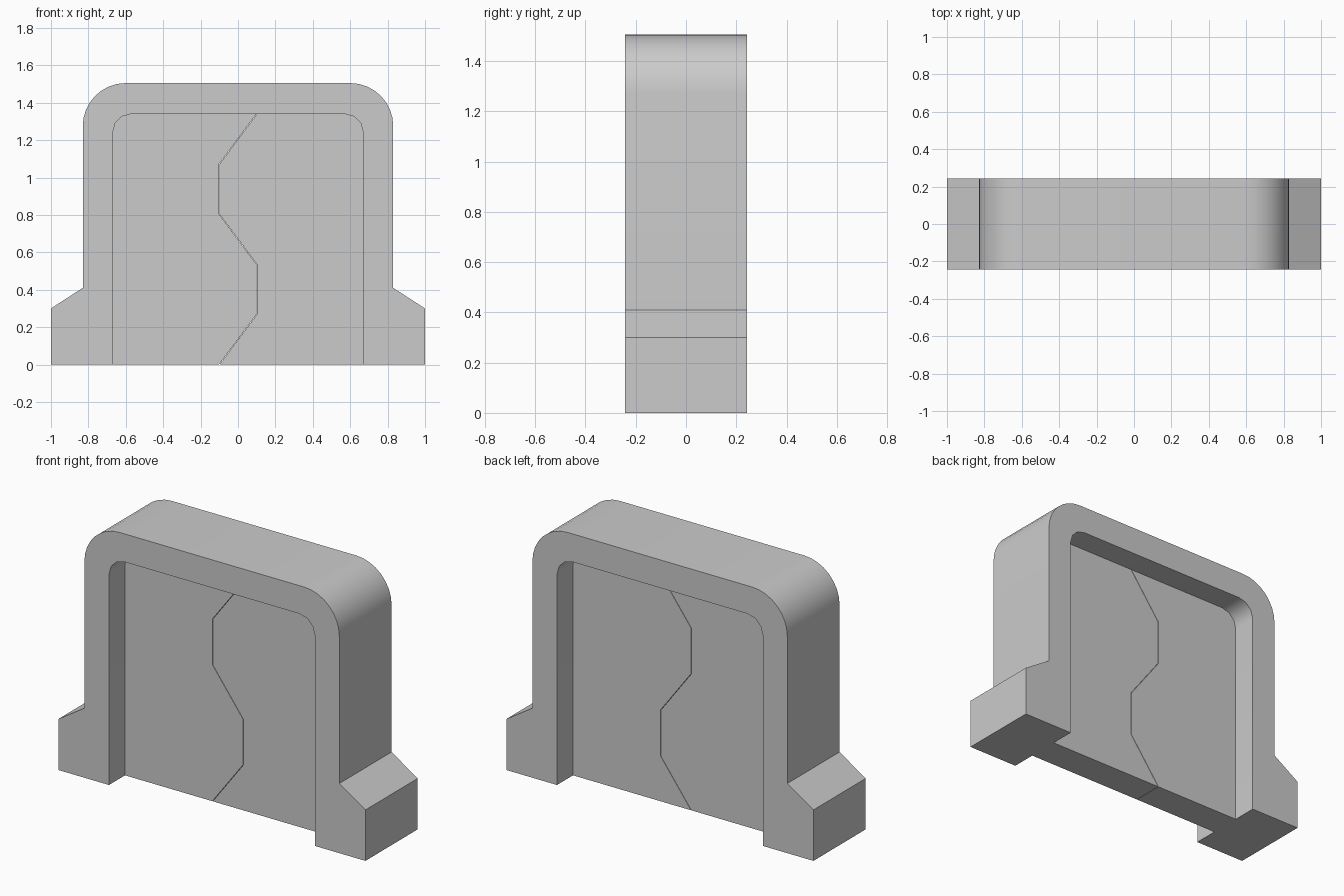
import bpy, bmesh
from math import sin, cos, pi, radians

if "Cube" in bpy.data.objects:
    bpy.data.objects.remove(bpy.data.objects["Cube"])

HALF_DEPTH = 0.243   # frame
LEAF_HALF = 0.094    # recessed door leaves
IN_X, IN_Z = 0.67, 1.34


def corner(x, z, r, n):
    """Quarter arc from the side (x, z - r) up to the top (x - r, z)."""
    return [(x - r + r * cos(i * pi / 2 / n), z - r + r * sin(i * pi / 2 / n))
            for i in range(n + 1)]


def mirrored(pts):
    return [(-x, z) for x, z in reversed(pts)]


def extrude_profile(name, pts, half):
    bm = bmesh.new()
    face = bm.faces.new([bm.verts.new((x, -half, z)) for x, z in pts])
    ext = bmesh.ops.extrude_face_region(bm, geom=[face], use_keep_orig=True)
    verts = [g for g in ext["geom"] if isinstance(g, bmesh.types.BMVert)]
    bmesh.ops.translate(bm, verts=verts, vec=(0, 2 * half, 0))
    bmesh.ops.recalc_face_normals(bm, faces=bm.faces)
    mesh = bpy.data.meshes.new(name)
    bm.to_mesh(mesh)
    bm.free()
    obj = bpy.data.objects.new(name, mesh)
    bpy.context.collection.objects.link(obj)
    bpy.ops.object.select_all(action='DESELECT')
    obj.select_set(True)
    bpy.context.view_layer.objects.active = obj
    bpy.ops.object.shade_smooth_by_angle(angle=radians(35))
    return obj


# Door frame: outer outline with flared feet, open at the bottom
outer = [(1, 0), (1, 0.3), (0.83, 0.41)] + corner(0.83, 1.505, 0.23, 8)
inner = [(IN_X, 0)] + corner(IN_X, IN_Z, 0.1, 3)
outline = outer + mirrored(outer) + [(-x, z) for x, z in inner] + inner[::-1]
extrude_profile("door_frame", outline, HALF_DEPTH)

# Two door leaves that meet along a zigzag seam
seam = [(x, IN_Z * i / 5) for i, x in enumerate((-0.1, 0.1, 0.1, -0.1, -0.1, 0.1))]
gap = 0.0015
right = inner + [(x + gap, z) for x, z in reversed(seam)]
left = [(-x, z) for x, z in inner] + [(x - gap, z) for x, z in reversed(seam)]
extrude_profile("door_leaf_right", right, LEAF_HALF)
extrude_profile("door_leaf_left", left, LEAF_HALF)
